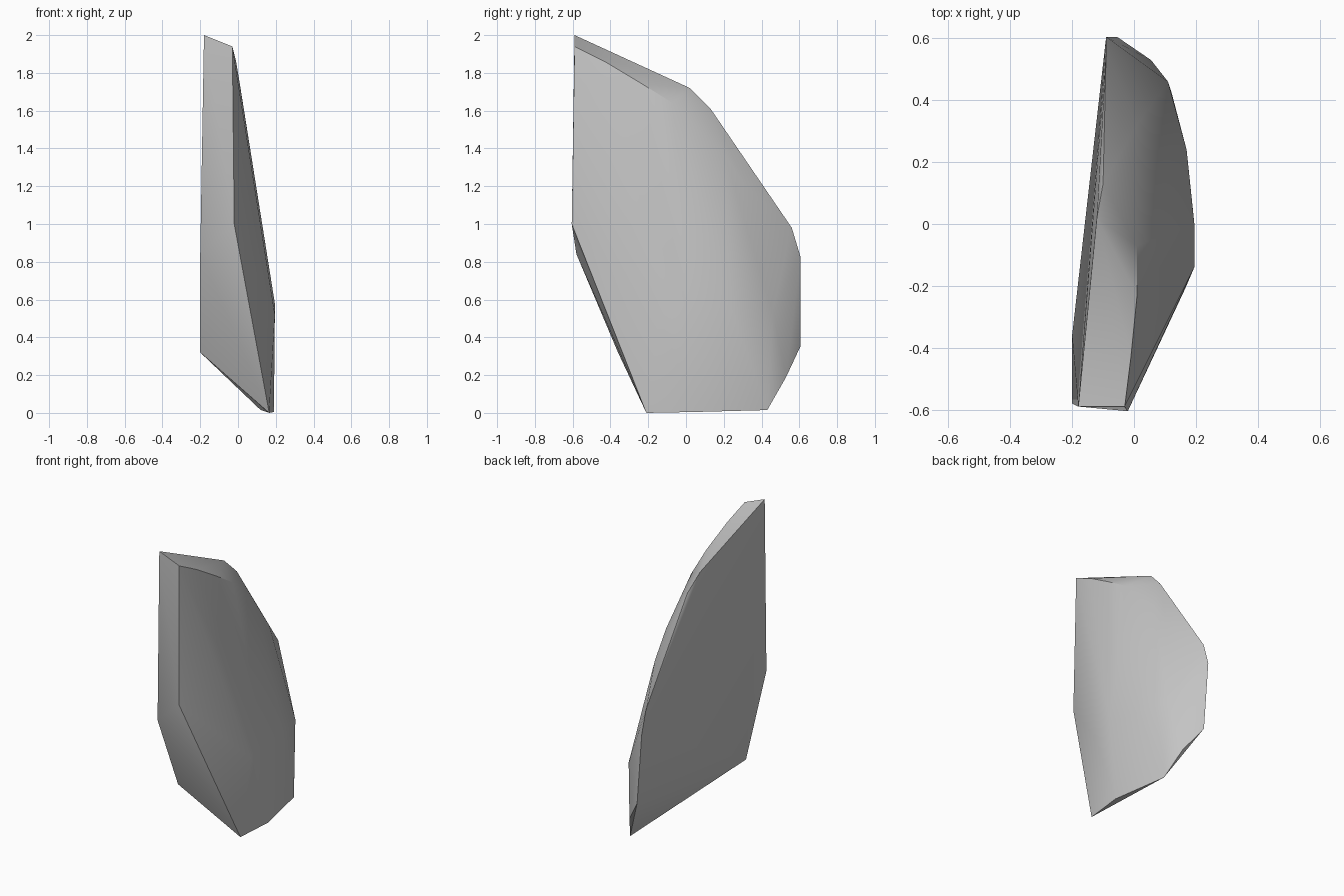
import bpy
import bmesh
import math
from mathutils import Vector

# Remove the default cube only
default_cube = bpy.data.objects.get("Cube")
if default_cube:
    bpy.data.objects.remove(default_cube, do_unlink=True)


def make_material(name, red, green, blue):
    """Plain flat material shown in viewport and render."""
    material = bpy.data.materials.new(name)
    material.use_nodes = True
    colour = (red, green, blue, 1)
    material.diffuse_color = colour
    shader = next(node for node in material.node_tree.nodes
                  if node.type == 'BSDF_PRINCIPLED')
    shader.inputs["Base Color"].default_value = colour
    shader.inputs["Roughness"].default_value = 0.9
    return material


def make_chipped_stone(name, rims, material):
    """Wrap a tight skin around the corner points of every rim."""
    mesh = bpy.data.meshes.new(name)
    bm = bmesh.new()
    for rim in rims:
        for corner in rim:
            bm.verts.new(Vector(corner))
    hull = bmesh.ops.convex_hull(bm, input=list(bm.verts),
                                 use_existing_faces=False)
    # Drop any corners that ended up under the skin
    leftovers = {item for key in ("geom_interior", "geom_unused")
                 for item in hull[key]
                 if isinstance(item, bmesh.types.BMVert)}
    bmesh.ops.delete(bm, geom=list(leftovers), context='VERTS')
    bmesh.ops.recalc_face_normals(bm, faces=list(bm.faces))
    bm.to_mesh(mesh)
    bm.free()
    mesh.materials.append(material)
    stone = bpy.data.objects.new(name, mesh)
    bpy.context.scene.collection.objects.link(stone)
    return stone


# Rim around the broad flat side, from the tip over the back to the base
flat_side_rim = [
    (-.18, -.59, 2), (-.12, .02, 1.72), (-.1, .13, 1.61),
    (-.09, .56, .98), (-.09, .605, .83), (-.055, .605, .35),
    (.055, .53, .19), (.12, .43, .015), (-.2, -.36, .32),
    (-.2, -.58, .84),
]

# Ridge where the curved side meets the narrow top strip
upper_ridge = [
    (-.03, -.59, 1.94), (-.01, -.43, 1.86), (.01, -.23, 1.74),
    (.01, -.07, 1.64), (.01, .2, 1.37), (.01, .32, 1.2),
]

# Widest line across the curved side
belly = [
    (.195, -.14, .52), (.195, 0, .58), (.17, .24, .55), (.11, .46, .53),
]

# Front corner and the thin bottom edge
lower_edge = [
    (-.02, -.605, 1), (.165, -.21, 0), (.19, .05, .005),
]

stone_grey = make_material("stone grey", .55, .55, .55)
shard = make_chipped_stone(
    "stone_shard", [flat_side_rim, upper_ridge, belly, lower_edge], stone_grey)

# Soft shading over shallow facets, crisp broken edges
bpy.ops.object.select_all(action='DESELECT')
shard.select_set(True)
bpy.context.view_layer.objects.active = shard
bpy.ops.object.shade_smooth_by_angle(angle=math.radians(35))
